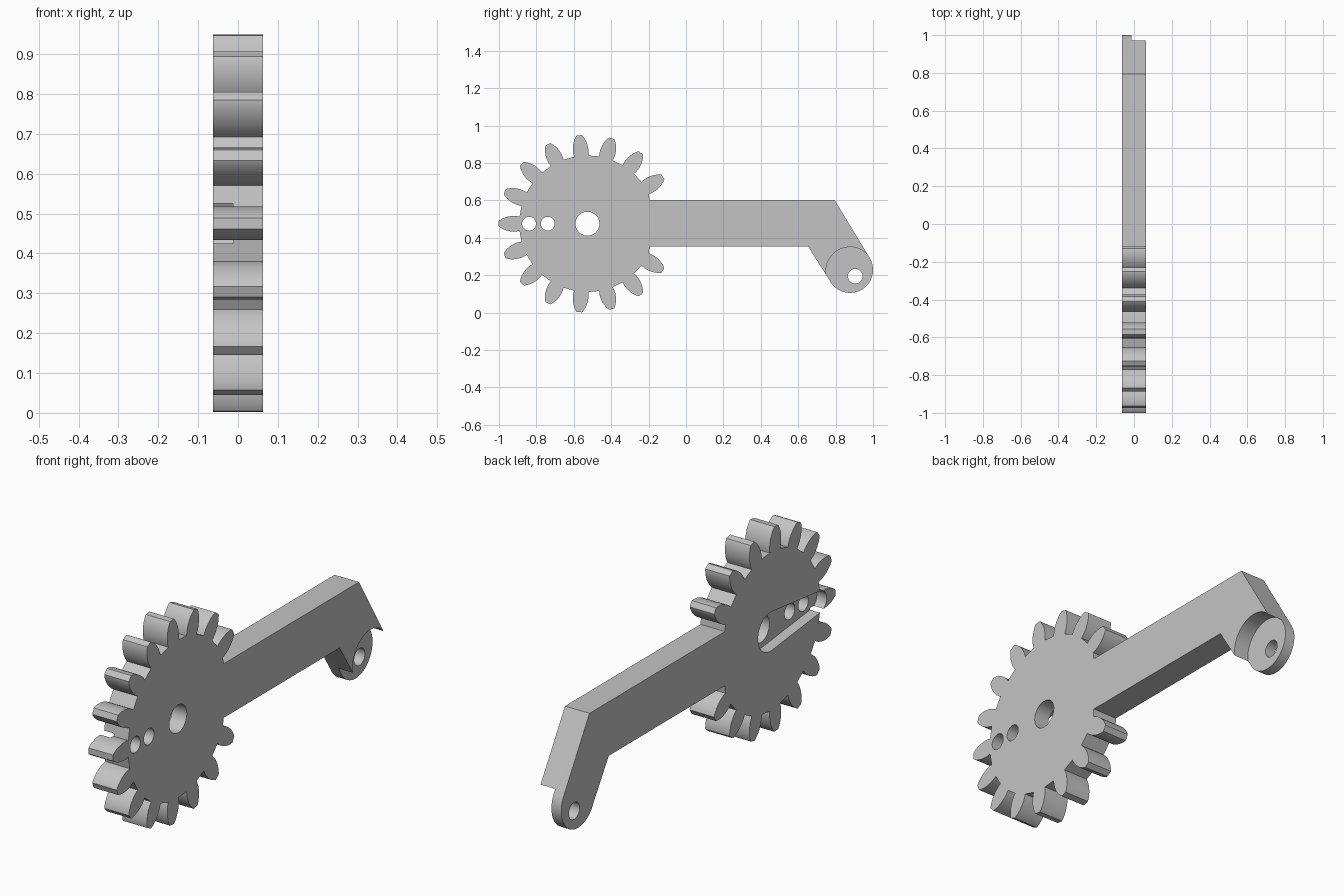
import bpy, bmesh
from math import sin, cos, pi, radians, acos

if "Cube" in bpy.data.objects:
    bpy.data.objects.remove(bpy.data.objects["Cube"], do_unlink=True)

HALF = 0.0625            # half thickness along x
FLOOR = -0.0125          # depth of both recesses
HUB = (-0.527, 0.4755)   # gear centre in y, z
END = (0.877, 0.229)     # rounded arm end in y, z
TEETH = 17

grey = bpy.data.materials.new("light_grey")
grey.use_nodes = True
grey.diffuse_color = (0.55, 0.55, 0.55, 1)
grey.node_tree.nodes["Principled BSDF"].inputs["Base Color"].default_value = (0.55, 0.55, 0.55, 1)


def arc(centre, r, a0, a1, n):
    """Points on an arc, angles in degrees from +y towards +z."""
    angles = [radians(a0 + (a1 - a0) * i / n) for i in range(n + 1)]
    return [(centre[0] + r * cos(a), centre[1] + r * sin(a)) for a in angles]


def prism(name, outline, x0, x1):
    """Extrude a y-z outline along x."""
    bm = bmesh.new()
    face = bm.faces.new([bm.verts.new((x0, y, z)) for y, z in outline])
    new = bmesh.ops.extrude_face_region(bm, geom=[face])["geom"]
    moved = [v for v in new if isinstance(v, bmesh.types.BMVert)]
    bmesh.ops.translate(bm, verts=moved, vec=(x1 - x0, 0, 0))
    bmesh.ops.recalc_face_normals(bm, faces=bm.faces)
    mesh = bpy.data.meshes.new(name)
    bm.to_mesh(mesh)
    bm.free()
    mesh.materials.append(grey)
    obj = bpy.data.objects.new(name, mesh)
    bpy.context.collection.objects.link(obj)
    return obj


def cut(target, cutter):
    mod = target.modifiers.new("cut", "BOOLEAN")
    mod.operation, mod.solver, mod.object = "DIFFERENCE", "EXACT", cutter
    bpy.context.view_layer.objects.active = target
    bpy.ops.object.modifier_apply(modifier=mod.name)
    bpy.data.objects.remove(cutter, do_unlink=True)


# Tooth flank: radius and half width from root to tip
flank = [(0.363, 0.038), (0.378, 0.041), (0.395, 0.042), (0.412, 0.0405), (0.43, 0.037),
         (0.447, 0.031), (0.46, 0.0245), (0.469, 0.0185), (0.4745, 0.014)]
tooth = [(r, -w) for r, w in flank] + [(r, w) for r, w in reversed(flank)]

# Gear teeth, leaving out the two positions covered by the arm
outline = []
for k in range(-7, 8):
    a = pi + k * 2 * pi / TEETH
    outline += [(HUB[0] + r * cos(a) - t * sin(a), HUB[1] + r * sin(a) + t * cos(a))
                for r, t in tooth]
    if k < 7:
        gap = a + pi / TEETH
        outline.append((HUB[0] + 0.364 * cos(gap), HUB[1] + 0.364 * sin(gap)))

# Arm, bent down to a rounded end
outline += [(-0.195, 0.353), (0.653, 0.353)]
outline += arc(END, 0.123, 206, 390, 40)
outline += [(0.794, 0.603), (-0.195, 0.603)]
body = prism("gear_arm", outline, -HALF, HALF)

# Through holes: hub, two screw holes, arm end
for y, z, r in [(*HUB, 0.064), (-0.739, HUB[1], 0.037),
                (-0.839, HUB[1], 0.037), (0.905, 0.195, 0.039)]:
    cut(body, prism("hole_cutter", arc((y, z), r, 0, 352.5, 47), -0.2, 0.2))

# Tapered slot with round ends
reach, r_hub, r_tip = 0.36, 0.09, 0.05
tangent = 180 - acos((r_hub - r_tip) / reach) * 180 / pi
slot = arc(HUB, r_hub, -tangent, tangent, 32)
slot += arc((HUB[0] - reach, HUB[1]), r_tip, tangent, 360 - tangent, 20)
cut(body, prism("slot_cutter", slot, -0.2, FLOOR))

# Round recess on the arm end
cut(body, prism("recess_cutter", arc((END[0], 0.222), 0.129, 0, 354, 59), FLOOR, 0.2))

bpy.ops.object.select_all(action="DESELECT")
body.select_set(True)
bpy.context.view_layer.objects.active = body
bpy.ops.object.shade_smooth_by_angle(angle=radians(25))
